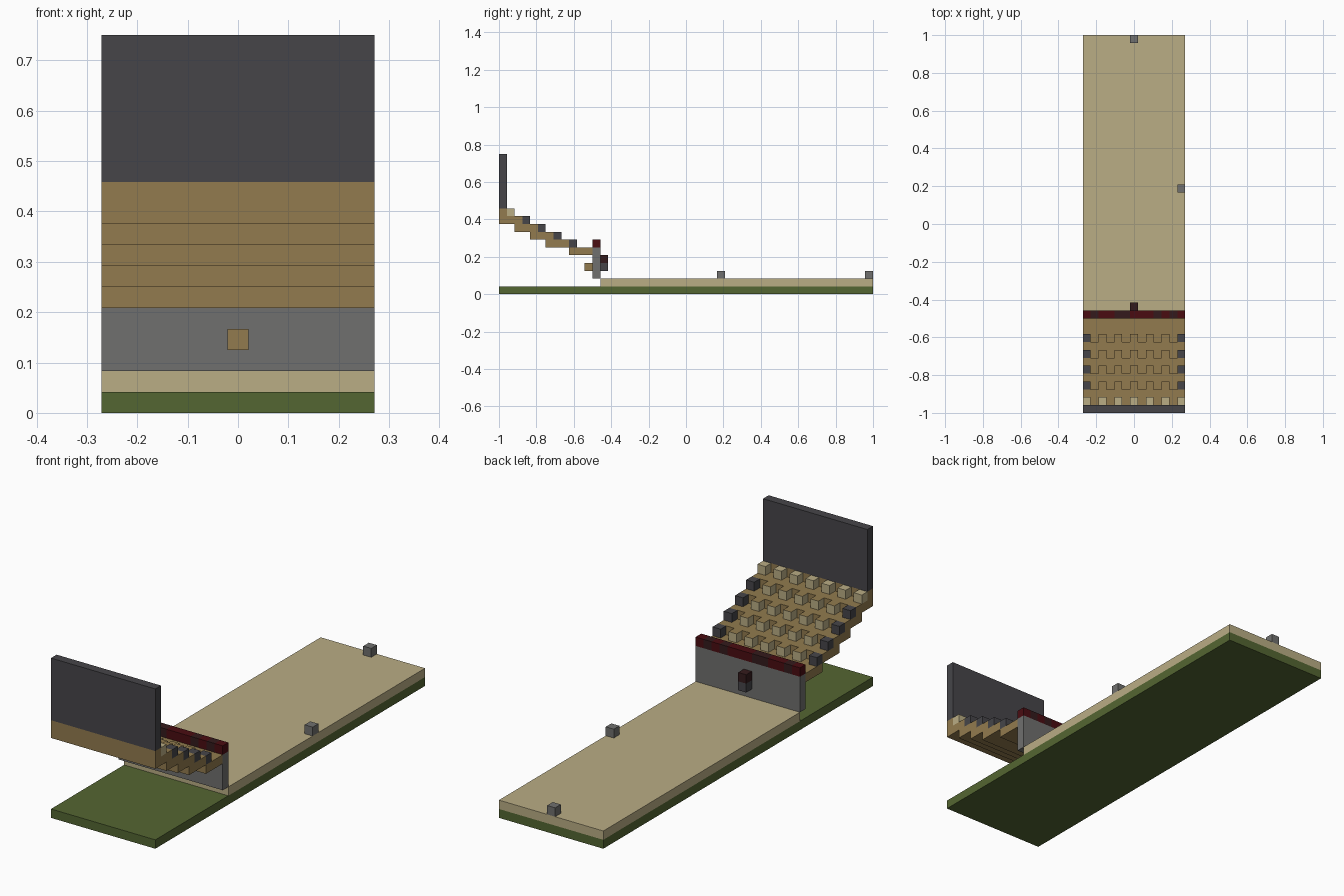
import bpy
from mathutils import Vector

cube = bpy.data.objects.get("Cube")
if cube:
    bpy.data.objects.remove(cube, do_unlink=True)

U = 1 / 24            # one block
NX, NY = 13, 48       # plan size in blocks


def material(name, rgb):
    col = [(c / 255 / 12.92) if c < 11 else ((c / 255 + 0.055) / 1.055) ** 2.4 for c in rgb] + [1]
    m = bpy.data.materials.new(name)
    m.use_nodes = True
    m.diffuse_color = col
    m.node_tree.nodes["Principled BSDF"].inputs["Base Color"].default_value = col
    return m


GRASS = material("grass green", (84, 102, 50))
SAND = material("sand", (186, 173, 133))
WOOD = material("wood brown", (146, 123, 78))
STONE = material("stone grey", (112, 112, 110))
DARK = material("charcoal", (70, 69, 73))
RED = material("deep red", (74, 12, 17))
MAROON = material("dark maroon", (52, 26, 28))


def box(name, x, y, z, mat, top=None):
    """Box spanning block ranges (start, end); top is an optional upper-face material."""
    bpy.ops.mesh.primitive_cube_add(size=1)
    ob = bpy.context.object
    ob.name = name
    lo = Vector((x[0] - NX / 2, y[0] - NY / 2, z[0])) * U
    hi = Vector((x[1] - NX / 2, y[1] - NY / 2, z[1])) * U
    for v in ob.data.vertices:
        v.co = [hi[i] if v.co[i] > 0 else lo[i] for i in range(3)]
    ob.data.materials.append(mat)
    if top:
        ob.data.materials.append(top)
        for f in ob.data.polygons:
            f.material_index = int(f.normal.z > 0.5)
    return ob


def block(name, x, y, z, mat, top=None):
    return box(name, (x, x + 1), (y, y + 1), (z, z + 1), mat, top)


FULL = (0, NX)

# Ground and raised sand track
box("grass_base", FULL, (0, NY), (0, 1), GRASS)
box("sand_track", FULL, (13, NY), (1, 2), SAND)
block("end_marker", 6, 47, 2, STONE)
block("side_marker", 12, 28, 2, STONE)

# Front wall with red coping
box("stand_wall", FULL, (12, 13), (2, 6), STONE)
for i in range(NX):
    block(f"coping_{i}", i, 12, 6, MAROON if i in (1, 4, 5, 9, 11) else RED)
block("wall_bracket", 6, 11, 3, WOOD)
block("wall_box_lower", 6, 13, 3, DARK)
block("wall_box_upper", 6, 13, 4, MAROON)

# Overlapping stepped tiers, lowest first
for i, start in enumerate((9, 6, 4, 2, 0)):
    box(f"tier_{i}", FULL, (start, start + 3), (5 + i, 6 + i), WOOD)
box("top_riser", FULL, (0, 1), (10, 11), WOOD)

# Rows of seats, with dark blocks closing the lower rows
for row, y in enumerate((9, 7, 5, 3, 1)):
    for x in range(0, NX, 2):
        if row < 4 and x in (0, NX - 1):
            block(f"row_end_{row}_{x}", x, y, 6 + row, DARK)
        else:
            block(f"seat_{row}_{x}", x, y, 6 + row, SAND, WOOD if row < 4 else None)

# Tall back screen
box("back_screen", FULL, (0, 1), (11, 18), DARK)
